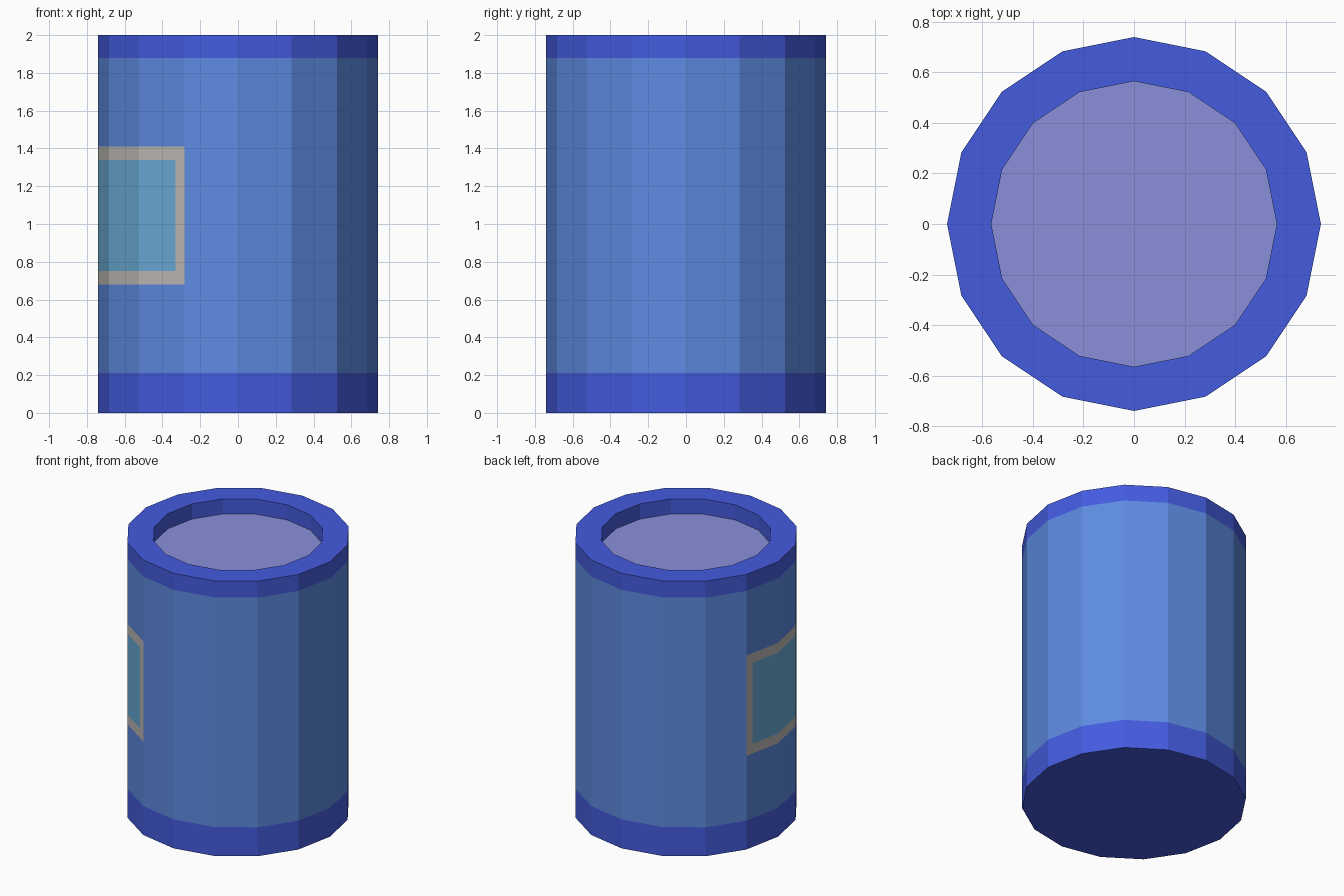
import bpy, bmesh, math

if "Cube" in bpy.data.objects:
    bpy.data.objects.remove(bpy.data.objects["Cube"])

R, R_IN, SIDES = 0.74, 0.565, 16
FLOOR_Z = 1.89


def material(name, rgb):
    m = bpy.data.materials.new(name)
    m.diffuse_color = [(c / 255) ** 2.2 for c in rgb] + [1]
    m.use_nodes = True
    m.node_tree.nodes["Principled BSDF"].inputs["Base Color"].default_value = m.diffuse_color
    return m


BAND = material("deep_blue", (70, 92, 222))
BODY = material("mid_blue", (93, 137, 224))
LABEL = material("teal", (107, 171, 214))
BORDER = material("warm_grey", (190, 186, 182))
LIQUID = material("lavender", (137, 142, 218))


def corner(i, r, z):
    # fractional i lies on the straight side between two corners
    k, t = math.floor(i), i - math.floor(i)
    a, b = (2 * math.pi * j / SIDES for j in (k, k + 1))
    return (r * ((1 - t) * math.cos(a) + t * math.cos(b)),
            r * ((1 - t) * math.sin(a) + t * math.sin(b)), z)


def make(name, polys, mat):
    bm = bmesh.new()
    for p in polys:
        bm.faces.new([bm.verts.new(v) for v in p])
    bmesh.ops.remove_doubles(bm, verts=bm.verts[:], dist=1e-5)
    me = bpy.data.meshes.new(name)
    bm.to_mesh(me)
    bm.free()
    me.materials.append(mat)
    ob = bpy.data.objects.new(name, me)
    bpy.context.collection.objects.link(ob)
    return ob


def quad(i, j, r0, z0, r1, z1):
    return [corner(i, r0, z0), corner(j, r0, z0), corner(j, r1, z1), corner(i, r1, z1)]


def ring(r0, z0, r1, z1):
    return [quad(i, i + 1, r0, z0, r1, z1) for i in range(SIDES)]


def disc(r, z):
    return [corner(i, r, z) for i in range(SIDES)]


# bottom band with base, top band with rim and recess wall
make("bottom_band", ring(R, 0, R, 0.21) + [disc(R, 0)[::-1]], BAND)
make("top_rim", ring(R, 1.88, R, 2) + ring(R, 2, R_IN, 2) + ring(R_IN, 2, R_IN, FLOOR_Z), BAND)
make("recessed_top", [disc(R_IN, FLOOR_Z)], LIQUID)

# side wall split into cells: plain wall, label border and label panel
cols = sorted(list(range(SIDES + 1)) + [7.195, 10.805])
rows = [0.21, 0.68, 0.75, 1.34, 1.41, 1.88]
cells = {"side_wall": [], "label_border": [], "label_panel": []}
for i, j in zip(cols, cols[1:]):
    for z0, z1 in zip(rows, rows[1:]):
        u, z = (i + j) / 2, (z0 + z1) / 2
        if 7.195 < u < 10.805 and 0.75 < z < 1.34:
            part = "label_panel"
        elif 7 < u < 11 and 0.68 < z < 1.41:
            part = "label_border"
        else:
            part = "side_wall"
        cells[part].append(quad(i, j, R, z0, R, z1))
for (name, polys), mat in zip(cells.items(), (BODY, BORDER, LABEL)):
    make(name, polys, mat)
